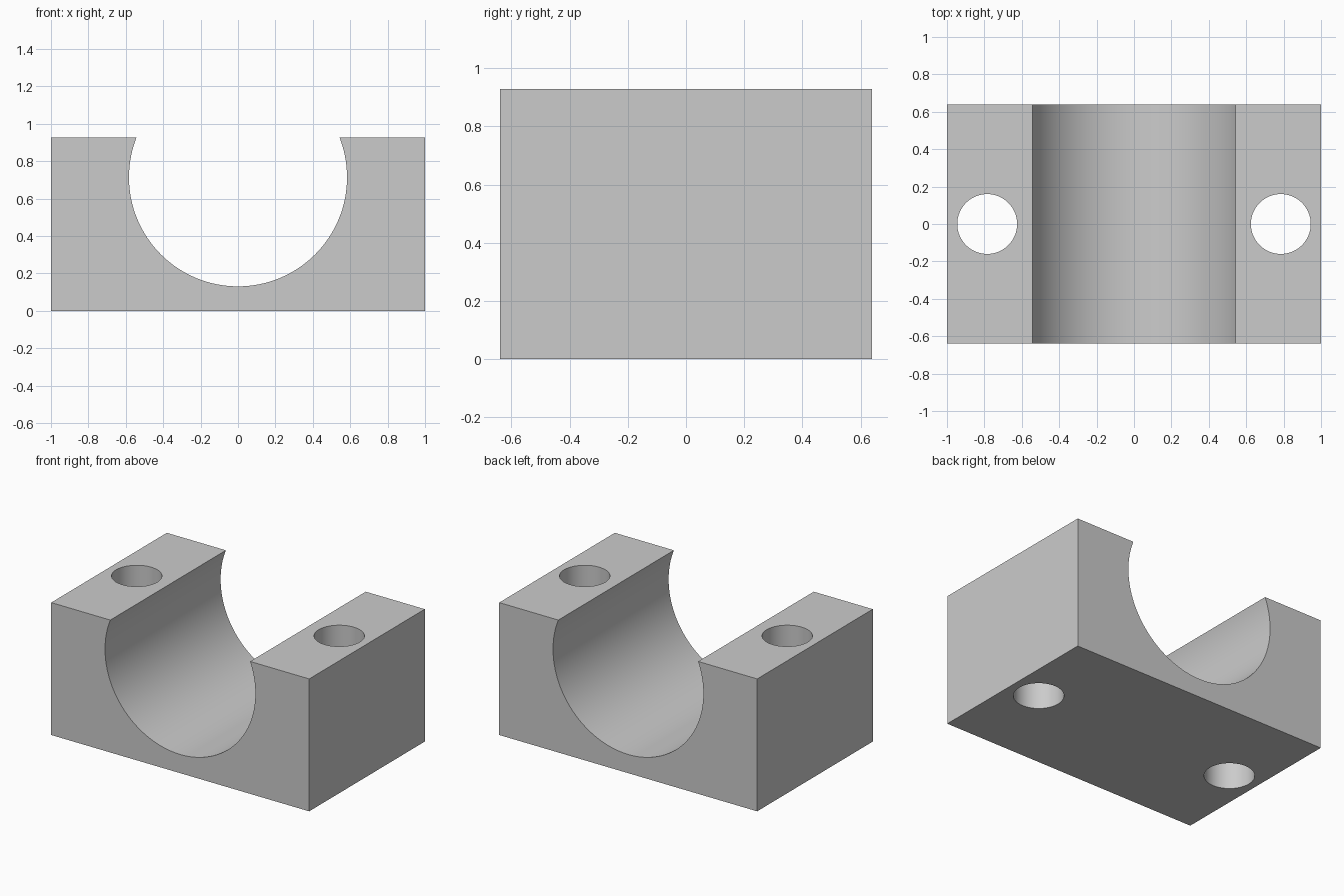
import bpy
import math

WIDTH, DEPTH, HEIGHT = 2.0, 1.28, 0.928
BORE_RADIUS, BORE_Z = 0.583, 0.714
HOLE_RADIUS, HOLE_X = 0.16, 0.785

cube = bpy.data.objects.get("Cube")
if cube:
    bpy.data.objects.remove(cube, do_unlink=True)

# Plain grey material
grey = bpy.data.materials.new("plain grey")
grey.use_nodes = True
colour = (0.6, 0.6, 0.6, 1)
grey.diffuse_color = colour
grey.node_tree.nodes["Principled BSDF"].inputs["Base Color"].default_value = colour

# Rectangular block
bpy.ops.mesh.primitive_cube_add(size=1, location=(0, 0, HEIGHT / 2))
block = bpy.context.object
block.name = "bearing_block"
block.scale = (WIDTH, DEPTH, HEIGHT)
bpy.ops.object.transform_apply(location=True, rotation=True, scale=True)
block.data.materials.append(grey)


def cut_cylinder(name, radius, location, rotation=(0, 0, 0), sides=64):
    """Cut a round hole right through the block."""
    bpy.ops.mesh.primitive_cylinder_add(
        vertices=sides, radius=radius, depth=3, location=location, rotation=rotation)
    cutter = bpy.context.object
    cutter.name = name
    cutter.hide_render = True
    cutter.data.materials.append(grey)
    modifier = block.modifiers.new(name, "BOOLEAN")
    modifier.operation = "DIFFERENCE"
    modifier.solver = "EXACT"
    modifier.object = cutter
    bpy.ops.object.select_all(action="DESELECT")
    block.select_set(True)
    bpy.context.view_layer.objects.active = block
    bpy.ops.object.modifier_apply(modifier=name)
    bpy.data.objects.remove(cutter, do_unlink=True)


# Open-topped shaft bore, then the two vertical bolt holes
cut_cylinder("shaft_bore", BORE_RADIUS, (0, 0, BORE_Z), (math.pi / 2, 0, 0), 128)
for side, name in ((-1, "right_bolt_hole"), (1, "left_bolt_hole")):
    cut_cylinder(name, HOLE_RADIUS, (side * HOLE_X, 0, HEIGHT / 2))

bpy.ops.object.shade_smooth_by_angle(angle=math.radians(30))
